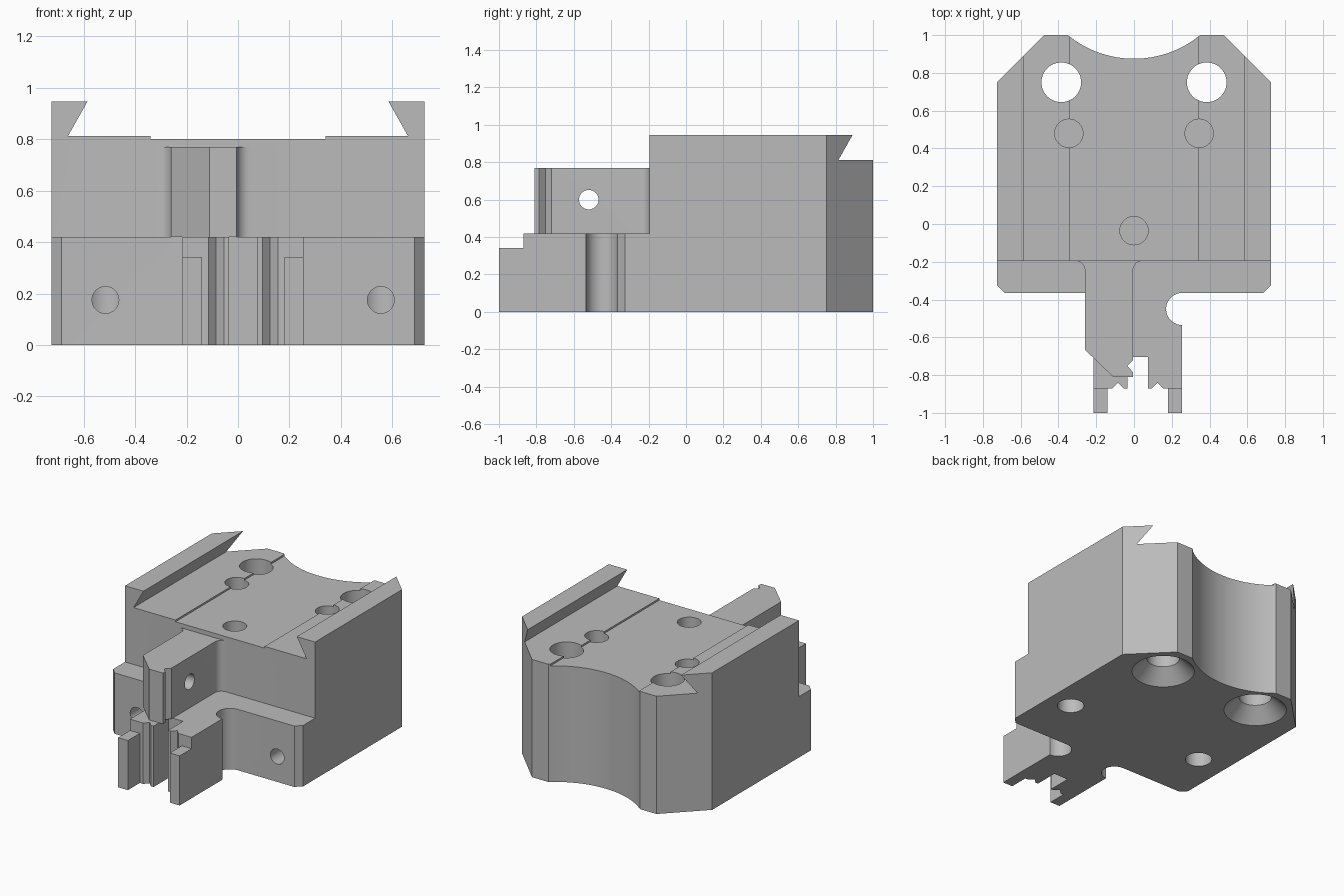
import bpy, bmesh, math
from math import sin, cos, radians
from mathutils import Matrix

cube = bpy.data.objects.get("Cube")
if cube:
    bpy.data.objects.remove(cube, do_unlink=True)

steel = bpy.data.materials.new("plain_grey")
steel.use_nodes = True
GREY = (0.5, 0.5, 0.5, 1)
steel.diffuse_color = GREY
for node in steel.node_tree.nodes:
    if node.type == 'BSDF_PRINCIPLED':
        node.inputs["Base Color"].default_value = GREY


def finish(name, bm):
    bmesh.ops.recalc_face_normals(bm, faces=bm.faces)
    mesh = bpy.data.meshes.new(name)
    bm.to_mesh(mesh)
    bm.free()
    mesh.materials.append(steel)
    obj = bpy.data.objects.new(name, mesh)
    bpy.context.collection.objects.link(obj)
    return obj


def prism(name, outline, lo, hi, axis='z'):
    """Extrude a closed outline along z (points x, y) or y (points x, z)."""
    bm = bmesh.new()
    place = (lambda a, b, h: (a, b, h)) if axis == 'z' else (lambda a, b, h: (a, h, b))
    low = [bm.verts.new(place(a, b, lo)) for a, b in outline]
    high = [bm.verts.new(place(a, b, hi)) for a, b in outline]
    bm.faces.new(low)
    bm.faces.new(high)
    for i in range(len(low)):
        j = (i + 1) % len(low)
        bm.faces.new((low[i], low[j], high[j], high[i]))
    return finish(name, bm)


def drill(center, r1, r2, depth, axis='z'):
    """Round cutter starting at center and running along +axis."""
    bm = bmesh.new()
    bmesh.ops.create_cone(bm, cap_ends=True, segments=48, radius1=r1, radius2=r2, depth=depth)
    bmesh.ops.translate(bm, verts=bm.verts, vec=(0, 0, depth / 2))
    turn = {'z': Matrix(), 'x': Matrix.Rotation(radians(90), 4, 'Y'),
            'y': Matrix.Rotation(radians(-90), 4, 'X')}[axis]
    bmesh.ops.transform(bm, verts=bm.verts, matrix=Matrix.Translation(center) @ turn)
    return finish("cutter", bm)


def combine(target, other, operation):
    mod = target.modifiers.new("boolean", 'BOOLEAN')
    mod.operation, mod.solver, mod.object = operation, 'EXACT', other
    bpy.context.view_layer.objects.active = target
    bpy.ops.object.modifier_apply(modifier=mod.name)
    bpy.data.objects.remove(other, do_unlink=True)


def arc(cx, cy, r, start, end, steps):
    angles = [radians(start + (end - start) * i / steps) for i in range(steps + 1)]
    return [(cx + r * cos(a), cy + r * sin(a)) for a in angles]


def mirrored(half, middle=0):
    """Close a right-hand half outline by mirroring it about x = middle."""
    return [(middle + x, y) for x, y in half] + [(middle - x, y) for x, y in reversed(half)]


FRONT, SHELF_TOP, TOP = -0.195, 0.42, 0.945

# Main block with angled rear corners and a hollow back
radius = 0.5525
span = math.degrees(math.asin(0.35 / radius))
hollow = arc(0, 0.875 + radius, radius, 270 + span, 270, 16)[:-1]
block = prism("clamp_body", mirrored([(0.725, FRONT), (0.725, 0.75), (0.475, 1)] + hollow), 0, TOP)

# Dovetail channel with a shallow central relief
combine(block, prism("cutter", mirrored([(0.34, 0.8), (0.34, 0.812), (0.66, 0.812),
                                         (0.585, TOP), (0.53, TOP + 0.1)]), -0.6, 1.2, 'y'), 'DIFFERENCE')

# Front shelf with clipped corners
shelf = prism("shelf", mirrored([(0.725, -0.1), (0.725, -0.325), (0.685, -0.365)]), 0, SHELF_TOP)
combine(block, shelf, 'UNION')

# Forked tongue with side reliefs, small grooves and a central slot
half = [(0.235, -0.3)] + arc(0.235, -0.45, 0.085, 90, 270, 20) + [
    (0.235, -1), (0.16, -1), (0.16, -0.87), (0.135, -0.87), (0.105, -0.84),
    (0.075, -0.87), (0.055, -0.87), (0.055, -0.705)]
combine(block, prism("tongue", mirrored(half, 0.02), 0, SHELF_TOP), 'UNION')
combine(block, prism("cutter", [(-0.5, -1.1), (0.5, -1.1), (0.5, -0.87), (-0.5, -0.87)],
                     0.342, 0.6), 'DIFFERENCE')

# Raised arm blended into the block by fillets
arm = prism("arm", [(-0.31, -0.1)] + arc(-0.31, FRONT - 0.05, 0.05, 90, 0, 8) + [
    (-0.26, -0.665), (-0.11, -0.81), (-0.005, -0.81), (-0.005, -0.785),
    (-0.035, -0.752), (-0.005, -0.72)] + arc(0.045, FRONT - 0.05, 0.05, 180, 90, 8)
    + [(0.045, -0.1)], SHELF_TOP, 0.77)
combine(block, arm, 'UNION')

# Holes: arm cross hole, top pin hole, then the paired holes
holes = [drill((-0.5, -0.52, 0.6), 0.052, 0.052, 1, 'x'),
         drill((0, -0.035, 0.5), 0.075, 0.075, 0.5)]
for side in (-1, 1):
    holes += [
        drill((side * 0.385, 0.75, -0.1), 0.105, 0.105, 1.2),
        drill((side * 0.385, 0.75, -0.005), 0.205, 0.105, 0.1),
        drill((side * 0.345, 0.48, 0.5), 0.075, 0.075, 0.5),
        drill((0.02 + side * 0.535, 0.03, -0.1), 0.085, 0.085, 0.4),
        drill((0.02 + side * 0.535, -0.5, 0.175), 0.052, 0.052, 0.53, 'y')]
for cutter in holes:
    combine(block, cutter, 'DIFFERENCE')

# Smooth round walls, keep machined edges sharp
bpy.ops.object.select_all(action='DESELECT')
block.select_set(True)
bpy.context.view_layer.objects.active = block
bpy.ops.object.shade_smooth_by_angle(angle=radians(25))
